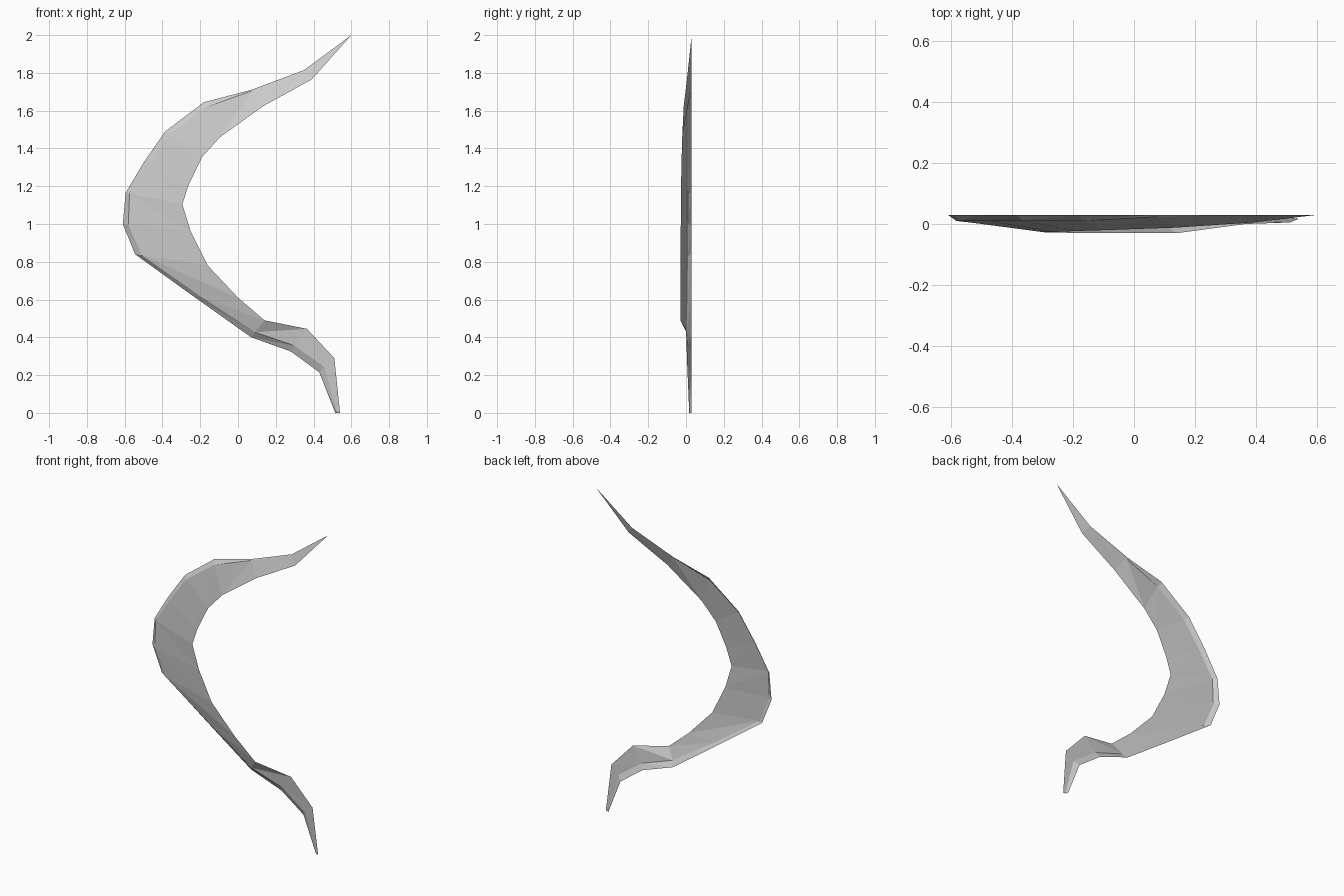
import bpy, bmesh

cube = bpy.data.objects.get("Cube")
if cube:
    bpy.data.objects.remove(cube, do_unlink=True)

# Plain grey material
grey = bpy.data.materials.new("plain grey")
grey.use_nodes = True
COLOUR = (0.6, 0.6, 0.6, 1)
grey.diffuse_color = COLOUR
grey.node_tree.nodes["Principled BSDF"].inputs["Base Color"].default_value = COLOUR

BACK = 0.03    # depth of the outer edge
TIP = (0.60, BACK, 2.0)

# Stations down the blade: inner x, z, y; outer x, z; rim width share; ridge y
stations = [
    (0.39, 1.765, 0.005, 0.35, 1.815, 0.10, 0.027),
    (0.135, 1.625, -0.012, 0.07, 1.71, 0.06, 0.024),
    (-0.095, 1.46, -0.02, -0.18, 1.645, 0.14, 0.01),
    (-0.19, 1.355, -0.023, -0.385, 1.49, 0.11, 0.01),
    (-0.26, 1.21, -0.026, -0.50, 1.325, 0.09, 0.01),
    (-0.295, 1.105, -0.027, -0.595, 1.165, 0.07, 0.01),
    (-0.25, 0.96, -0.028, -0.61, 1.0, 0.08, 0.01),
    (-0.16, 0.78, -0.03, -0.545, 0.84, 0.09, 0.01),
    (0.0, 0.61, -0.03, -0.24, 0.62, 0.16, 0.008),
    (0.14, 0.49, -0.03, 0.07, 0.40, 0.30, 0.002),
    (0.365, 0.445, 0.0, 0.28, 0.325, 0.25, 0.01),
    (0.51, 0.29, 0.005, 0.43, 0.215, 0.35, 0.01),
    (0.54, 0.0, 0.017, 0.515, 0.0, 0.4, 0.018),
]

# Curved blade: an open sheet with a folded rim along its outer edge
bm = bmesh.new()
tip = bm.verts.new(TIP)
rows = []
for ix, iz, iy, ox, oz, share, ridge_y in stations:
    ridge = (ox + (ix - ox) * share, ridge_y, oz + (iz - oz) * share)
    rows.append([bm.verts.new(p) for p in ((ix, iy, iz), ridge, (ox, BACK, oz))])

first = rows[0]
for a, b in zip(first, first[1:]):
    bm.faces.new((tip, b, a))
for upper, lower in zip(rows, rows[1:]):
    for k in (0, 1):
        bm.faces.new((upper[k], upper[k + 1], lower[k]))
        bm.faces.new((upper[k + 1], lower[k + 1], lower[k]))

# Face the whole sheet forward
bm.normal_update()
bmesh.ops.recalc_face_normals(bm, faces=bm.faces[:])
if sum(f.normal.y * f.calc_area() for f in bm.faces) > 0:
    bmesh.ops.reverse_faces(bm, faces=bm.faces[:])

mesh = bpy.data.meshes.new("curved_blade")
bm.to_mesh(mesh)
bm.free()
mesh.materials.append(grey)
blade = bpy.data.objects.new("curved_blade", mesh)
bpy.context.collection.objects.link(blade)
